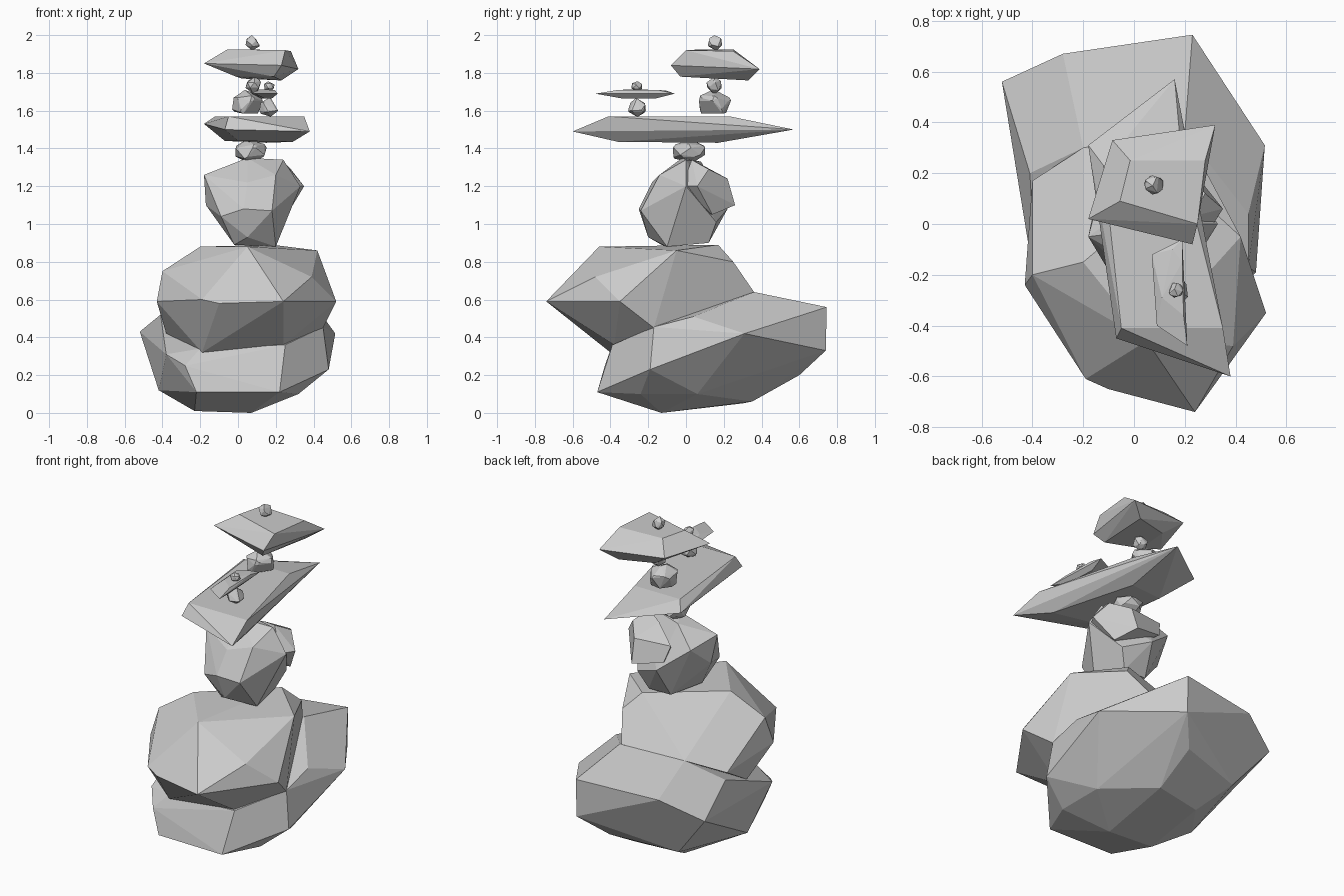
import bpy, bmesh, random
from mathutils import Vector


def hull_rock(name, points):
    """Faceted stone wrapped around a few corner points."""
    bm = bmesh.new()
    for p in points:
        bm.verts.new(p)
    res = bmesh.ops.convex_hull(bm, input=bm.verts)
    junk = [g for g in set(res["geom_interior"] + res["geom_unused"])
            if isinstance(g, bmesh.types.BMVert)]
    bmesh.ops.delete(bm, geom=junk, context='VERTS')
    bmesh.ops.dissolve_limit(bm, angle_limit=0.09, verts=bm.verts, edges=bm.edges)
    bmesh.ops.recalc_face_normals(bm, faces=bm.faces)
    finish(name, bm)


def pebble(name, centre, size, seed):
    """Small irregular stone: hull of scattered directions, size = full extents."""
    rng = random.Random(seed)
    bm = bmesh.new()
    bmesh.ops.create_icosphere(bm, subdivisions=1, radius=0.5)
    bmesh.ops.bevel(bm, geom=bm.verts[:] + bm.edges[:], offset=0.1, segments=1,
                    affect='VERTICES')
    pts = []
    for v in bm.verts:
        k = rng.uniform(1.0, 1.2)
        pts.append([centre[i] + v.co[i] * size[i] * k for i in range(3)])
    bm.free()
    hull_rock(name, rng.sample(pts, 26))


def finish(name, bm):
    mesh = bpy.data.meshes.new(name)
    bm.to_mesh(mesh)
    bm.free()
    bpy.context.collection.objects.link(bpy.data.objects.new(name, mesh))


# Base boulder, reaching to the back
hull_rock("base_boulder", [
    (-0.23, -0.12, 0.01), (0.07, -0.13, 0.0), (0.1, 0.35, 0.06), (-0.2, 0.3, 0.05),
    (-0.22, -0.46, 0.11), (0.22, -0.47, 0.11), (-0.42, -0.0, 0.12), (0.32, 0.06, 0.10),
    (0.32, -0.24, 0.10), (-0.28, -0.43, 0.25), (-0.38, -0.3, 0.31),
    (0.10, 0.60, 0.20), (-0.3, 0.5, 0.16), (0.48, -0.19, 0.23), (0.515, 0.31, 0.42),
    (-0.52, 0.56, 0.43), (0.23, 0.74, 0.33), (0.23, 0.745, 0.56), (-0.28, 0.67, 0.54),
    (-0.41, 0.20, 0.52), (0.2, 0.36, 0.64), (-0.2, 0.3, 0.62), (0.45, 0.04, 0.51),
    (-0.2, -0.39, 0.34), (0.25, -0.39, 0.36), (0.45, -0.17, 0.455)])

# Second boulder, overhanging the front
hull_rock("upper_boulder", [
    (0.24, -0.74, 0.59), (-0.10, -0.65, 0.58), (-0.19, -0.61, 0.60), (-0.43, -0.24, 0.59),
    (-0.40, 0.17, 0.55), (0.52, -0.35, 0.59), (0.19, 0.36, 0.64), (-0.19, -0.40, 0.32),
    (0.24, -0.38, 0.36), (0.45, -0.17, 0.45), (-0.38, -0.05, 0.42), (0.3, 0.1, 0.45),
    (0.05, -0.46, 0.88), (-0.20, -0.15, 0.88), (0.42, -0.05, 0.86), (0.18, 0.17, 0.89),
    (-0.40, -0.20, 0.75), (0.39, -0.48, 0.72), (0.26, 0.25, 0.80), (-0.2, 0.30, 0.62)])

# Upright stone with a lump at the back
hull_rock("upright_stone", [
    (-0.02, -0.13, 0.89), (0.20, -0.10, 0.88), (0.17, 0.12, 0.90), (0.02, 0.12, 0.90),
    (0.05, -0.20, 0.93), (-0.17, 0.0, 1.10), (-0.09, -0.20, 1.04), (0.03, -0.25, 1.08),
    (0.18, -0.24, 1.07), (0.25, -0.05, 1.0), (0.22, 0.16, 1.01), (0.05, -0.18, 1.22),
    (-0.18, -0.05, 1.26), (-0.13, 0.14, 1.22), (0.05, -0.02, 1.35), (0.0, 0.08, 1.33),
    (0.33, 0.0, 1.20), (0.20, -0.14, 1.26), (0.05, 0.22, 1.08), (0.24, 0.0, 1.34)])
hull_rock("upright_stone_lump", [
    (0.23, 0.03, 1.34), (0.12, 0.09, 1.31), (0.28, 0.12, 1.29), (0.35, 0.06, 1.20),
    (0.20, 0.22, 1.24), (0.19, 0.26, 1.10), (0.26, 0.14, 1.05), (-0.03, 0.19, 1.24),
    (0.1, 0.0, 1.1), (0.3, -0.02, 1.20), (0.0, 0.22, 1.14)])

# Wide flat slab
hull_rock("wide_slab", [
    (0.16, 0.57, 1.50), (-0.18, 0.31, 1.53), (-0.07, -0.45, 1.50), (0.38, -0.60, 1.49),
    (0.35, -0.41, 1.57), (-0.05, -0.41, 1.57), (-0.12, 0.23, 1.57), (0.19, 0.23, 1.57),
    (0.29, -0.36, 1.435), (0.0, -0.30, 1.44), (-0.07, 0.14, 1.44), (0.15, 0.17, 1.43)])

# Small slab at the front
hull_rock("small_slab", [
    (0.19, -0.06, 1.69), (0.07, -0.12, 1.69), (0.09, -0.40, 1.69), (0.21, -0.48, 1.69),
    (0.15, -0.10, 1.705), (0.11, -0.29, 1.712), (0.195, -0.36, 1.71), (0.19, -0.15, 1.71),
    (0.12, -0.19, 1.665), (0.14, -0.34, 1.665), (0.18, -0.34, 1.665), (0.17, -0.16, 1.665)])

# Top slab
hull_rock("top_slab", [
    (0.32, 0.39, 1.82), (-0.085, 0.33, 1.85), (-0.18, 0.02, 1.85), (0.23, -0.08, 1.84),
    (0.25, 0.0, 1.92), (-0.055, 0.09, 1.925), (-0.015, 0.25, 1.925), (0.28, 0.25, 1.915),
    (0.19, -0.03, 1.78), (-0.01, 0.05, 1.78), (0.02, 0.27, 1.77), (0.23, 0.33, 1.76)])

# Spacer stones and little stones on top
for name, centre, size, seed in [
        ("neck_stone", (0.06, 0.015, 1.385), (0.19, 0.19, 0.12), 1),
        ("back_spacer", (0.05, 0.15, 1.63), (0.17, 0.18, 0.15), 2),
        ("back_spacer_cap", (0.08, 0.15, 1.735), (0.08, 0.085, 0.085), 3),
        ("front_spacer", (0.165, -0.26, 1.617), (0.105, 0.105, 0.10), 4),
        ("small_slab_cap", (0.165, -0.26, 1.728), (0.062, 0.062, 0.052), 5),
        ("top_cap", (0.08, 0.155, 1.960), (0.08, 0.08, 0.076), 6)]:
    pebble(name, centre, size, seed)
